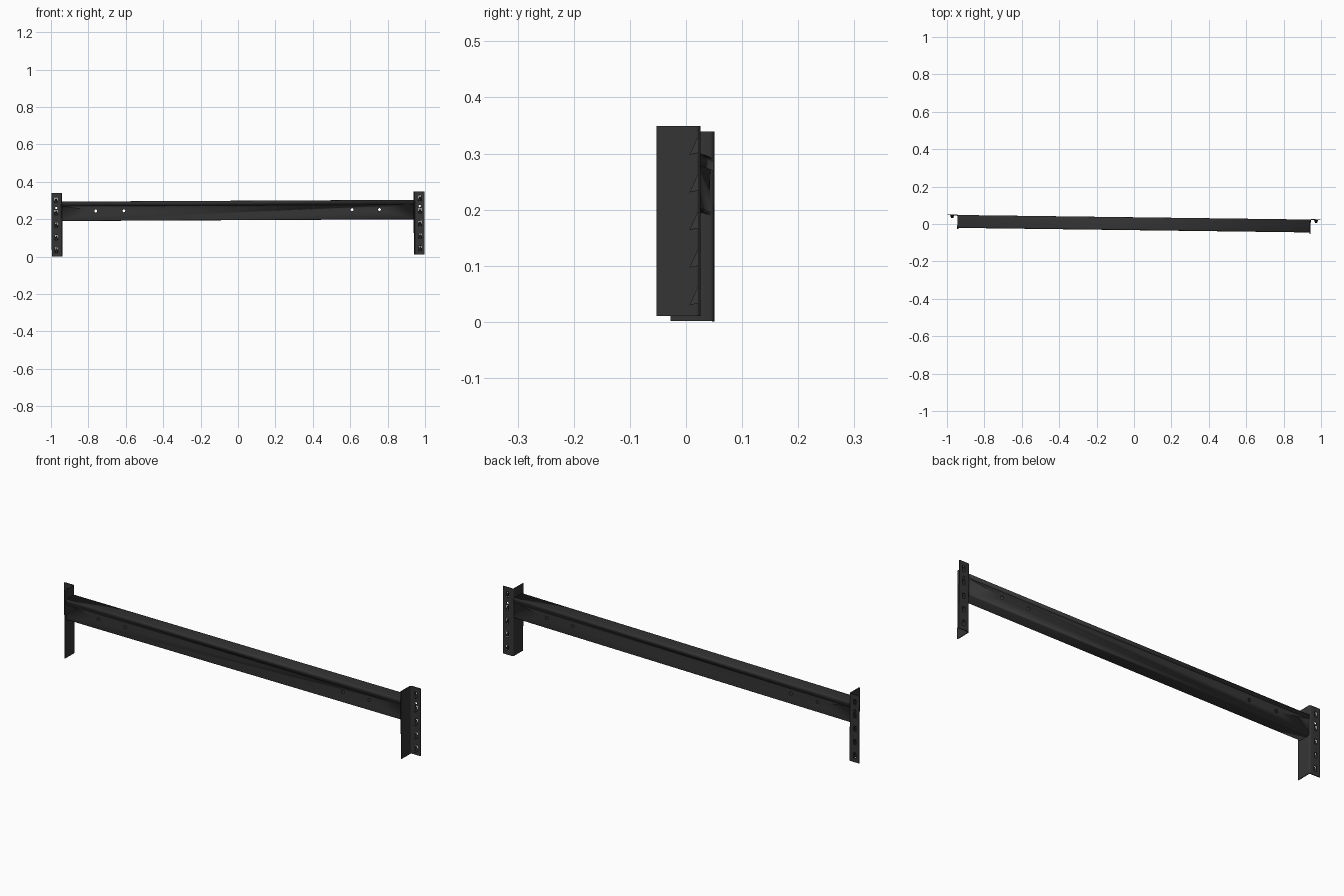
import bpy, bmesh, math
from mathutils import Matrix, Euler

if "Cube" in bpy.data.objects:
    bpy.data.objects.remove(bpy.data.objects["Cube"])

# whole model sits slightly skewed on the grid
POSE = Matrix.Translation((0, 0, 0.175)) @ Euler((0, -0.005, -0.013)).to_matrix().to_4x4()

dark = bpy.data.materials.new("dark_steel")
dark.diffuse_color = (0.035, 0.035, 0.035, 1)
dark.use_nodes = True
dark.node_tree.nodes["Principled BSDF"].inputs["Base Color"].default_value = dark.diffuse_color


def add(name, bm, cutter=False):
    bmesh.ops.recalc_face_normals(bm, faces=bm.faces[:])
    me = bpy.data.meshes.new(name)
    bm.to_mesh(me)
    bm.free()
    me.materials.append(dark)
    ob = bpy.data.objects.new(name, me)
    bpy.context.collection.objects.link(ob)
    ob.matrix_world = POSE
    if cutter:
        ob.hide_render = True
        ob.hide_viewport = False
        ob.display_type = 'WIRE'
    return ob


def extrude(pts, to3d, a, b, caps=True):
    """Sweep a closed 2D profile from a to b."""
    bm = bmesh.new()
    r0 = [bm.verts.new(to3d(p, a)) for p in pts]
    r1 = [bm.verts.new(to3d(p, b)) for p in pts]
    n = len(pts)
    for i in range(n):
        j = (i + 1) % n
        bm.faces.new((r0[i], r0[j], r1[j], r1[i]))
    if caps:
        bm.faces.new(r0)
        bm.faces.new(r1)
    return bm


def arc(cx, cy, r, a0, a1, n=5):
    return [(cx + r * math.cos(math.radians(a0 + (a1 - a0) * i / n)),
             cy + r * math.sin(math.radians(a0 + (a1 - a0) * i / n))) for i in range(n + 1)]


def cut(ob, cutter):
    m = ob.modifiers.new("holes", 'BOOLEAN')
    m.operation = 'DIFFERENCE'
    m.solver = 'EXACT'
    m.object = cutter


def drill(bm, x, z, r, depth=0.3):
    mat = Matrix.Translation((x, 0, z)) @ Matrix.Rotation(math.pi / 2, 4, 'X')
    bmesh.ops.create_cone(bm, cap_ends=True, segments=16, radius1=r, radius2=r,
                          depth=depth, matrix=mat)


# hollow beam: rounded tube with a slightly wider top cap
half = [(0.031, 0.101), (0.0345, 0.099)] + arc(0.0275, 0.117, 0.007, 0, 90)
low = arc(0.026, 0.025, 0.005, -90, 0)
right = low + half
prof = [(y + 0.0015, z) for y, z in right + [(-y, z) for y, z in reversed(right)]]
beam = add("beam", extrude(prof, lambda p, x: (x, p[0], p[1]), -0.941, 0.941, caps=False))
sol = beam.modifiers.new("wall", 'SOLIDIFY')
sol.thickness = 0.003
sol.offset = -1

# bolt holes straight through the beam
bm = bmesh.new()
for x in (-0.76, -0.61, 0.61, 0.757):
    drill(bm, x, 0.073, 0.008)
cut(beam, add("beam_hole_cutter", bm, True))

HOOK_Z = [0.135 - 0.067 * i for i in range(5)]
for s, side in ((-1, "left"), (1, "right")):
    # angle bracket: end plate, rounded bend, outward flange
    L = ([(0.940, -0.040), (0.944, -0.040)] + arc(0.949, 0.029, 0.005, 180, 90)
         + [(0.997, 0.034), (0.997, 0.038)] + arc(0.949, 0.029, 0.009, 90, 180))
    br = add(side + "_bracket",
             extrude(L, lambda p, z: (s * p[0], p[1], z), -0.169, 0.169))

    # slots behind the hooks and one small pin hole
    bm = bmesh.new()
    for z in HOOK_Z:
        mat = Matrix.Translation((s * 0.973, 0.036, z - 0.002)) @ Matrix.Diagonal((0.014, 0.03, 0.026, 1))
        bmesh.ops.create_cube(bm, size=1, matrix=mat)
    drill(bm, s * 0.972, 0.09, 0.006)
    cut(br, add(side + "_slot_cutter", bm, True))

    # pressed hooks pointing to the front, widest at the bottom
    bm = bmesh.new()
    for z in HOOK_Z:
        tip = bm.verts.new((s * 0.973, 0.034, z + 0.016))
        a = bm.verts.new((s * 0.963, 0.034, z - 0.014))
        b = bm.verts.new((s * 0.983, 0.034, z - 0.014))
        c = bm.verts.new((s * 0.968, 0.019, z - 0.017))
        d = bm.verts.new((s * 0.978, 0.019, z - 0.017))
        for f in ((tip, a, c), (tip, c, d), (tip, d, b), (a, b, d, c)):
            bm.faces.new(f)
    add(side + "_hooks", bm)

# smooth the rounded bends, keep folds sharp
bpy.ops.object.select_all(action='DESELECT')
for ob in bpy.context.collection.objects:
    if ob.name == "beam" or ob.name.endswith("bracket"):
        ob.select_set(True)
        bpy.context.view_layer.objects.active = ob
bpy.ops.object.shade_smooth_by_angle(angle=math.radians(30))
